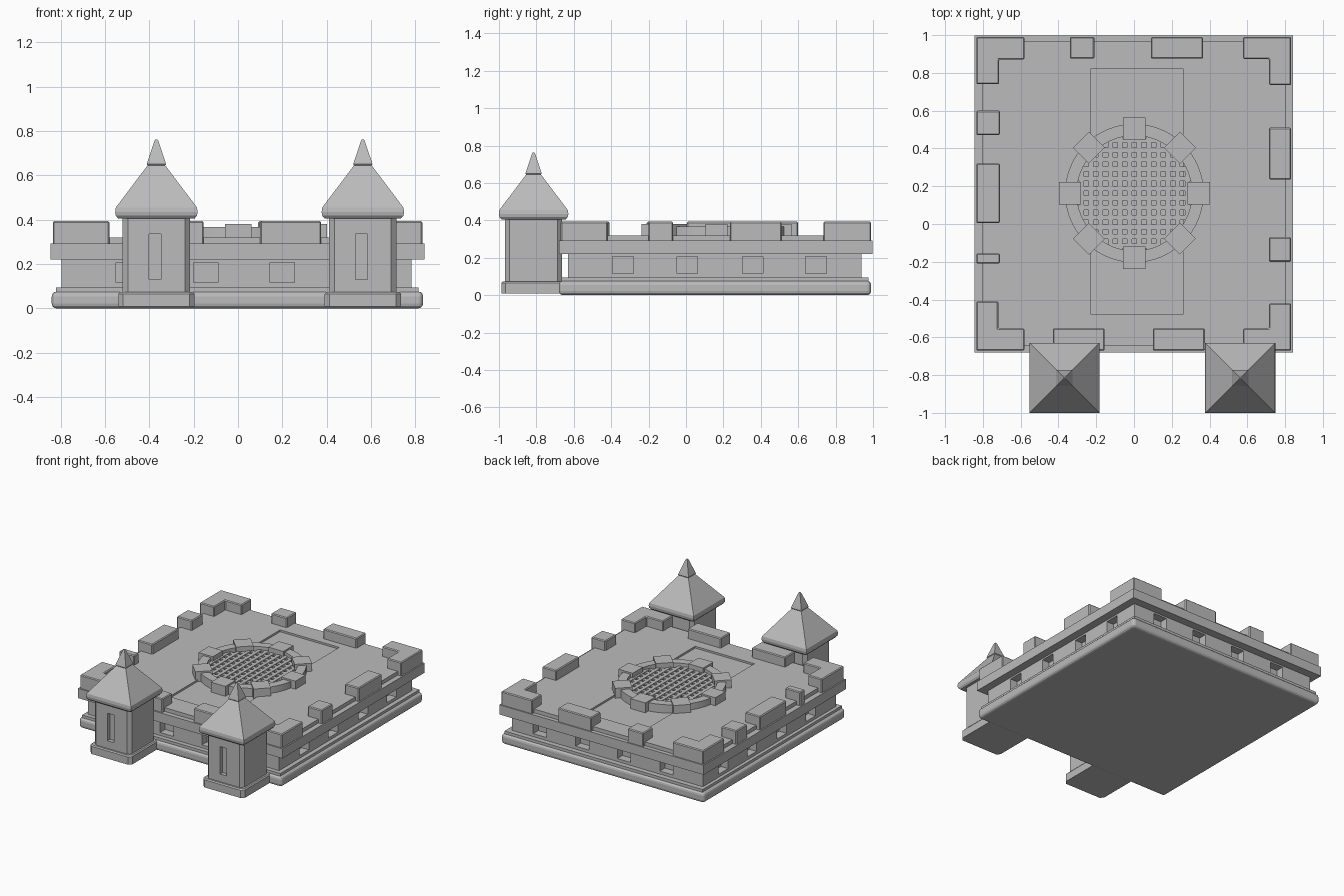
import bpy, bmesh, math
from mathutils import Matrix, Vector

if "Cube" in bpy.data.objects:
    bpy.data.objects.remove(bpy.data.objects["Cube"])

stone = bpy.data.materials.new("grey stone")
stone.diffuse_color = (0.5, 0.5, 0.5, 1)
stone.use_nodes = True
stone.node_tree.nodes["Principled BSDF"].inputs["Base Color"].default_value = stone.diffuse_color


def finish(name, bm):
    bmesh.ops.recalc_face_normals(bm, faces=bm.faces)
    me = bpy.data.meshes.new(name)
    bm.to_mesh(me)
    bm.free()
    me.materials.append(stone)
    ob = bpy.data.objects.new(name, me)
    bpy.context.collection.objects.link(ob)
    return ob


def add_box(bm, x0, x1, y0, y1, z0, z1, turn=None):
    m = Matrix.Translation(((x0 + x1) / 2, (y0 + y1) / 2, (z0 + z1) / 2))
    m = m @ Matrix.Diagonal((x1 - x0, y1 - y0, z1 - z0, 1))
    bmesh.ops.create_cube(bm, size=1, matrix=(turn @ m) if turn else m)


def boxes(name, items):
    bm = bmesh.new()
    for it in items:
        add_box(bm, *it)
    return finish(name, bm)


def loft(name, cx, cy, sections, chamfer=0.0):
    """Stack of square (or corner-cut) sections given as (half width, z)."""
    bm = bmesh.new()
    rings = []
    for h, z in sections:
        c = h - chamfer
        if chamfer:
            pts = [(c, -h), (h, -c), (h, c), (c, h), (-c, h), (-h, c), (-h, -c), (-c, -h)]
        else:
            pts = [(h, -h), (h, h), (-h, h), (-h, -h)]
        rings.append([bm.verts.new((cx + x, cy + y, z)) for x, y in pts])
    for a, b in zip(rings, rings[1:]):
        n = len(a)
        for i in range(n):
            bm.faces.new((a[i], a[(i + 1) % n], b[(i + 1) % n], b[i]))
    bm.faces.new(rings[0])
    bm.faces.new(rings[-1])
    return finish(name, bm)


def apply_mod(ob, kind, **settings):
    mod = ob.modifiers.new("mod", kind)
    for k, v in settings.items():
        setattr(mod, k, v)
    bpy.context.view_layer.objects.active = ob
    bpy.ops.object.modifier_apply(modifier=mod.name)


def cut(ob, items):
    cutter = boxes("cutter", items)
    apply_mod(ob, 'BOOLEAN', object=cutter, operation='DIFFERENCE', solver='EXACT')
    bpy.data.objects.remove(cutter)


# Rounded base with a thin step on top
base = boxes("base", [(-0.84, 0.835, -0.68, 0.99, 0, 0.076)])
apply_mod(base, 'BEVEL', width=0.022, segments=3)
boxes("base_step", [(-0.82, 0.815, -0.665, 0.975, 0.07, 0.095)])

# Main wall with square window recesses on all four sides
X0, X1, Y0, Y1 = -0.795, 0.782, -0.632, 0.937
wall = boxes("wall", [(X0, X1, Y0, Y1, 0.09, 0.23)])
d, w = 0.06, 0.055
holes = []
for c in (-0.495, -0.145, 0.2, 0.55):
    for y in (Y0, Y1):
        holes.append((c - w, c + w, y - d, y + d, 0.117, 0.208))
for c in (-0.337, 0.006, 0.358, 0.695):
    for x in (X0, X1):
        holes.append((x - d, x + d, c - w, c + w, 0.117, 0.208))
cut(wall, holes)

# Overhanging band and deck with a sunken panel
boxes("parapet_band", [(-0.845, 0.842, -0.68, 0.998, 0.22, 0.292)])
deck = boxes("deck", [(-0.804, 0.804, -0.645, 0.968, 0.28, 0.32)])
cut(deck, [(-0.228, 0.26, -0.48, 0.822, 0.306, 0.4)])

# Battlements: straight blocks
L0, L1, R0, R1 = -0.835, -0.71, 0.715, 0.832
F0, F1, B0, B1 = -0.67, -0.553, 0.875, 0.99
ZB, ZT = 0.285, 0.393
spans = [(-0.34, -0.21, B0, B1), (0.09, 0.365, B0, B1),
         (-0.43, -0.155, F0, F1), (0.10, 0.375, F0, F1),
         (L0, L1, 0.47, 0.60), (L0, L1, 0.005, 0.32), (L0, L1, -0.21, -0.155),
         (R0, R1, 0.235, 0.51), (R0, R1, -0.20, -0.07)]
blocks = boxes("battlements", [s + (ZB, ZT) for s in spans])
apply_mod(blocks, 'BEVEL', width=0.006, segments=1)

# Battlements: L-shaped corners
for name, ox, oy, ax, ay, t in (("back_left", L0, B1, -0.58, 0.74, 0.12),
                                ("back_right", R1, B1, 0.577, 0.735, 0.117),
                                ("front_left", L0, F0, -0.58, -0.41, 0.117),
                                ("front_right", R1, F0, 0.577, -0.42, 0.117)):
    ix = ox + math.copysign(t, ax - ox)
    iy = oy + math.copysign(t, ay - oy)
    bm = bmesh.new()
    pts = [(ox, oy), (ax, oy), (ax, iy), (ix, iy), (ix, ay), (ox, ay)]
    face = bm.faces.new([bm.verts.new((x, y, ZB)) for x, y in pts])
    out = bmesh.ops.extrude_face_region(bm, geom=[face])
    top = [v for v in out["geom"] if isinstance(v, bmesh.types.BMVert)]
    bmesh.ops.translate(bm, verts=top, vec=Vector((0, 0, ZT - ZB)))
    corner = finish("corner_battlement_" + name, bm)
    apply_mod(corner, 'BEVEL', width=0.006, segments=1)

# Round well rim: rectangular profile swept round the centre
CX, CY = 0.002, 0.163
bm = bmesh.new()
N = 64
profile = [(0.305, 0.30), (0.367, 0.30), (0.367, 0.368), (0.305, 0.368)]
rings = []
for i in range(N):
    a = 2 * math.pi * i / N
    rings.append([bm.verts.new((CX + r * math.cos(a), CY + r * math.sin(a), z)) for r, z in profile])
for i in range(N):
    p, q = rings[i], rings[(i + 1) % N]
    for k in range(4):
        bm.faces.new((p[k], q[k], q[(k + 1) % 4], p[(k + 1) % 4]))
rim = finish("well_rim", bm)
bpy.context.view_layer.objects.active = rim
rim.select_set(True)
bpy.ops.object.shade_smooth_by_angle(angle=math.radians(30))
rim.select_set(False)

# Eight stones on the rim
bm = bmesh.new()
for i in range(8):
    turn = Matrix.Translation((CX, CY, 0)) @ Matrix.Rotation(i * math.pi / 4, 4, 'Z')
    add_box(bm, 0.282, 0.40, -0.06, 0.06, 0.30, 0.38, turn)
finish("rim_stones", bm)

# Grating of crossed bars inside the rim
bars = []
pitch, hw, rad = 0.051, 0.013, 0.308
for i in range(-6, 6):
    o = (i + 0.5) * pitch
    half = math.sqrt(rad ** 2 - o ** 2)
    bars.append((CX + o - hw, CX + o + hw, CY - half, CY + half, 0.30, 0.346))
    bars.append((CX - half, CX + half, CY + o - hw, CY + o + hw, 0.30, 0.343))
boxes("grating", bars)

# Two front towers
for side, tx in (("left", -0.368), ("right", 0.563)):
    ty = -0.815
    loft(side + "_tower_plinth", tx, ty, [(0.172, 0.008), (0.172, 0.065), (0.165, 0.073)], 0.022)
    body = loft(side + "_tower_body", tx, ty, [(0.152, 0.06), (0.152, 0.415)], 0.024)
    sx = tx - 0.006
    cut(body, [(sx - 0.027, sx + 0.027, ty - 0.2, ty - 0.122, 0.13, 0.335)])
    loft(side + "_tower_roof", tx, ty,
         [(0.172, 0.405), (0.183, 0.418), (0.186, 0.435), (0.183, 0.455), (0.036, 0.65)])
    loft(side + "_tower_finial", tx, ty,
         [(0.036, 0.64), (0.043, 0.65), (0.040, 0.662), (0.008, 0.757), (0.004, 0.762)])
